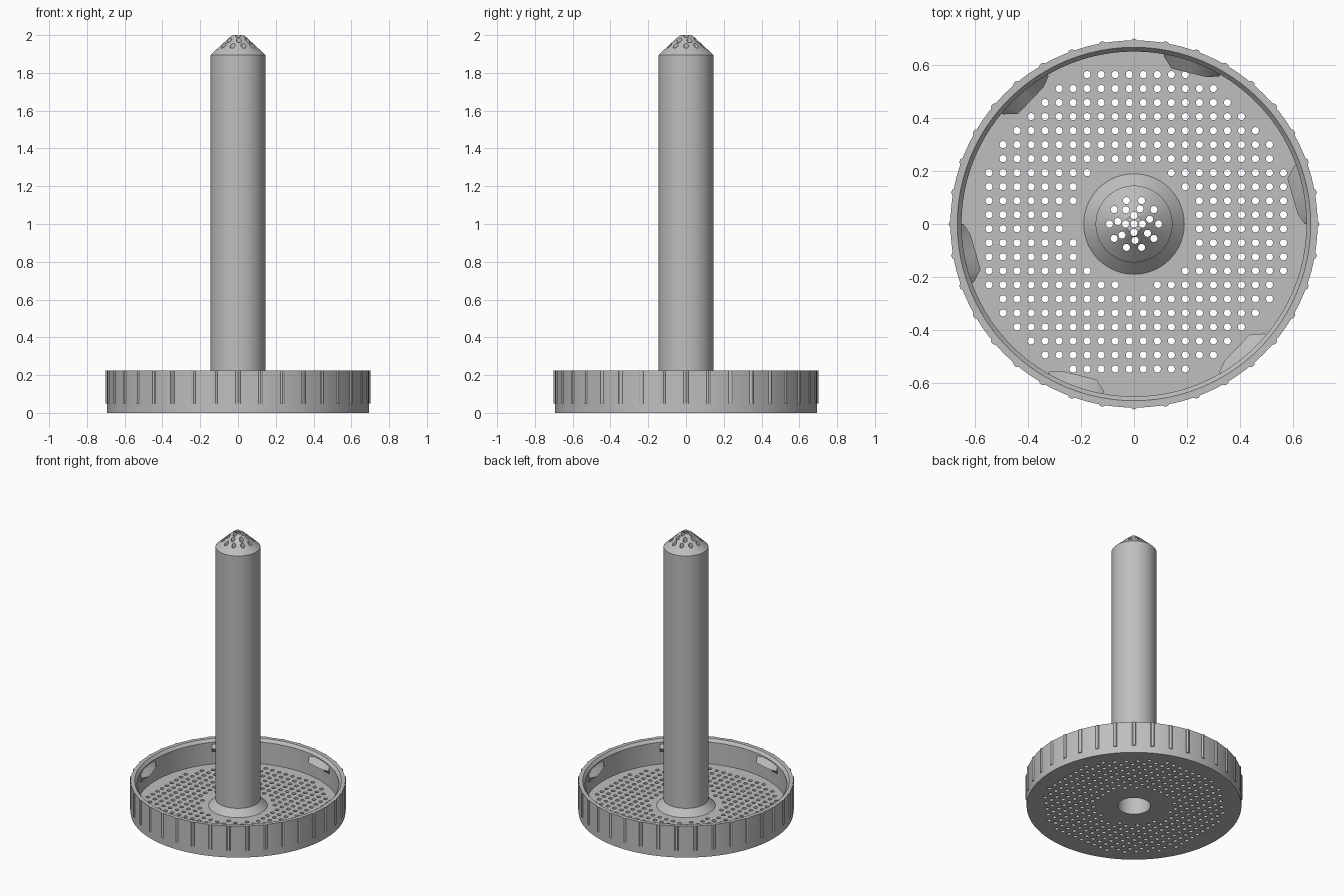
import bpy, bmesh, math
from mathutils import Matrix, Vector

cube = bpy.data.objects.get("Cube")
if cube:
    bpy.data.objects.remove(cube)

GREY = (0.52, 0.52, 0.52, 1)
mat = bpy.data.materials.new("plain grey")
mat.use_nodes = True
mat.diffuse_color = GREY
mat.node_tree.nodes["Principled BSDF"].inputs["Base Color"].default_value = GREY


def finish(bm, name, smooth=True):
    bmesh.ops.recalc_face_normals(bm, faces=bm.faces)
    mesh = bpy.data.meshes.new(name)
    bm.to_mesh(mesh)
    bm.free()
    mesh.materials.append(mat)
    obj = bpy.data.objects.new(name, mesh)
    bpy.context.collection.objects.link(obj)
    if smooth:
        shade(obj)
    return obj


def select(obj):
    bpy.ops.object.select_all(action='DESELECT')
    obj.select_set(True)
    bpy.context.view_layer.objects.active = obj


def shade(obj):
    select(obj)
    bpy.ops.object.shade_smooth_by_angle(angle=math.radians(30))


def polar(r, degrees, z):
    a = math.radians(degrees)
    return Vector((r * math.cos(a), r * math.sin(a), z))


def lathe(name, profile, steps=96):
    """Spin a closed (radius, height) profile around z."""
    bm = bmesh.new()
    verts = [bm.verts.new((r, 0, z)) for r, z in profile]
    edges = [bm.edges.new((v, verts[i - 1])) for i, v in enumerate(verts)
             if profile[i][0] or profile[i - 1][0]]
    bmesh.ops.spin(bm, geom=verts + edges, cent=(0, 0, 0), axis=(0, 0, 1),
                   angle=math.tau, steps=steps)
    bmesh.ops.remove_doubles(bm, verts=bm.verts, dist=1e-5)
    return finish(bm, name, smooth=False)


def rods(name, spots, radius, z0, z1, sides, smooth=True):
    """Vertical cylinders at the given places, in one mesh."""
    bm = bmesh.new()
    for x, y in spots:
        bmesh.ops.create_cone(bm, cap_ends=True, segments=sides, radius1=radius,
                              radius2=radius, depth=z1 - z0,
                              matrix=Matrix.Translation((x, y, (z0 + z1) / 2)))
    return finish(bm, name, smooth)


def drill(obj, spots, z0, z1):
    cutter = rods("drill", spots, HOLE, z0, z1, 14, smooth=False)
    mod = obj.modifiers.new("holes", 'BOOLEAN')
    mod.operation = 'DIFFERENCE'
    mod.solver = 'EXACT'
    mod.object = cutter
    select(obj)
    bpy.ops.object.modifier_apply(modifier=mod.name)
    bpy.data.objects.remove(cutter)
    shade(obj)


HOLE = 0.0135
BORE, TUBE, WALL, RIM = 0.106, 0.145, 0.652, 0.694

# Shallow cap with a chamfered rim and a sloped collar
cap = lathe("perforated_cap", [
    (BORE, 0), (RIM, 0), (RIM, 0.225), (0.668, 0.225), (WALL, 0.205),
    (WALL, 0.05), (0.19, 0.05), (TUBE, 0.095), (BORE, 0.095)])
grid = [0.565 - 0.053 * k for k in range(22)]
drill(cap, [(x, y) for x in grid for y in grid
            if 0.236 < math.hypot(x, y) < 0.599], -0.02, 0.07)

# Hollow tube with a conical strainer tip
tube = lathe("hollow_tube", [
    (BORE, 0.095), (TUBE, 0.095), (TUBE, 1.895), (0.032, 2), (0, 2),
    (0, 1.955), (0.03, 1.955), (BORE, 1.88)])
tip_holes = [(0, 0)]
for count, radius, start in ((4, 0.032, 0), (7, 0.062, 17), (10, 0.093, 0)):
    tip_holes += [polar(radius, start + i * 360 / count, 0).xy for i in range(count)]
drill(tube, tip_holes, 1.8, 2.1)

# Grip ribs around the outside
rods("grip_ribs", [polar(RIM - 0.008, i * 10, 0).xy for i in range(36)],
     0.015, 0.05, 0.225, 12)

# Six wedge-shaped locking lugs inside the rim
bm = bmesh.new()
for middle in range(10, 360, 60):
    rings = []
    for offset, reach in ((-10, 0.645), (-6.5, 0.62), (0, 0.608), (6.5, 0.605), (10, 0.645)):
        a = middle + offset
        rings.append([bm.verts.new(p) for p in (
            polar(WALL + 0.003, a, 0.2), polar(reach, a, 0.165), polar(WALL + 0.003, a, 0.135))])
    for p, q in zip(rings, rings[1:]):
        for i in range(3):
            bm.faces.new((p[i - 1], p[i], q[i], q[i - 1]))
    bm.faces.new(rings[0])
    bm.faces.new(rings[-1])
finish(bm, "locking_lugs")
